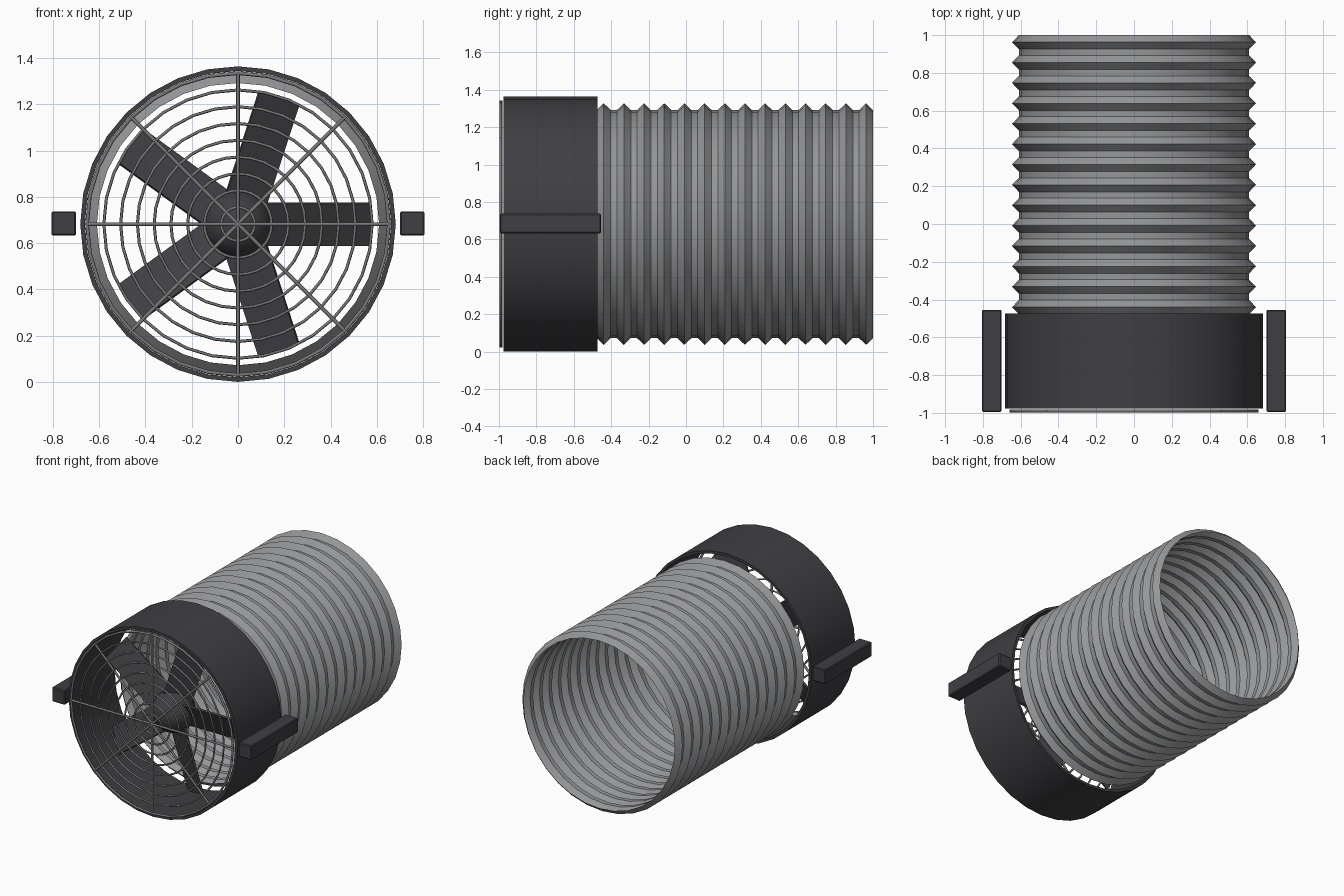
import bpy, bmesh, math
from mathutils import Matrix, Vector

if "Cube" in bpy.data.objects:
    bpy.data.objects.remove(bpy.data.objects["Cube"])

CZ = 0.682   # height of the shared axis
SIDES = 32


def material(name, rgb):
    m = bpy.data.materials.new(name)
    m.diffuse_color = (*rgb, 1)
    m.use_nodes = True
    m.node_tree.nodes["Principled BSDF"].inputs["Base Color"].default_value = m.diffuse_color
    return m


DARK = material("charcoal plastic", (0.05, 0.049, 0.056))
HOSE = material("grey duct", (0.30, 0.305, 0.315))
WIRE = material("wire grey", (0.19, 0.19, 0.195))


def finish(bm, name, mat, angle=None):
    bmesh.ops.recalc_face_normals(bm, faces=bm.faces)
    me = bpy.data.meshes.new(name)
    bm.to_mesh(me)
    bm.free()
    ob = bpy.data.objects.new(name, me)
    bpy.context.collection.objects.link(ob)
    me.materials.append(mat)
    if angle:
        bpy.ops.object.select_all(action='DESELECT')
        ob.select_set(True)
        bpy.context.view_layer.objects.active = ob
        bpy.ops.object.shade_smooth_by_angle(angle=math.radians(angle))
    return ob


def lathe(bm, profile, closed, sides=SIDES):
    """Spin (radius, y) points round the y axis at height CZ."""
    rings = []
    for i in range(sides):
        a = 2 * math.pi * i / sides
        rings.append([bm.verts.new((r * math.cos(a), y, CZ + r * math.sin(a)))
                      for r, y in profile])
    n = len(profile)
    for i in range(sides):
        p, q = rings[i], rings[(i + 1) % sides]
        for j in range(n if closed else n - 1):
            k = (j + 1) % n
            bm.faces.new((p[j], p[k], q[k], q[j]))


# fan housing: thin open tube
bm = bmesh.new()
lathe(bm, [(0.682, -0.977), (0.682, -0.473), (0.662, -0.473), (0.662, -0.977)], True)
finish(bm, "fan_housing", DARK, 30)

# corrugated hose: open shell with 14 raised ridges
profile = []
for i in range(14):
    y = -0.44 + 0.1079 * i
    profile += [(0.61, y - 0.037), (0.646, y), (0.61, y + 0.037)]
bm = bmesh.new()
lathe(bm, profile, False)
finish(bm, "corrugated_hose", HOSE, 30)

# guard: concentric wire rings
GY = -0.99
bm = bmesh.new()
for k in range(1, 10):
    R, w = 0.0725 * k, 0.008 if k == 9 else 0.0065
    lathe(bm, [(R + w * math.cos(t * math.pi / 3), GY + w * math.sin(t * math.pi / 3))
               for t in range(6)], True)
finish(bm, "guard_rings", WIRE, 70)

# guard: four bars crossing the centre
bm = bmesh.new()
for k in range(4):
    m = (Matrix.Translation((0, GY, CZ)) @ Matrix.Rotation(k * math.pi / 4, 4, 'Y'))
    bmesh.ops.create_cone(bm, cap_ends=True, segments=8, radius1=0.008,
                          radius2=0.008, depth=1.32, matrix=m)
finish(bm, "guard_bars", WIRE, 50)

# fan hub
FY = -0.74
bm = bmesh.new()
bmesh.ops.create_uvsphere(bm, u_segments=24, v_segments=16, radius=0.148,
                          matrix=Matrix.Translation((0, FY, CZ)))
finish(bm, "fan_hub", DARK, 40)

# five pitched fan blades
bm = bmesh.new()
for k in range(5):
    m = (Matrix.Translation((0, FY, CZ))
         @ Matrix.Rotation(-2 * math.pi * k / 5, 4, 'Y')
         @ Matrix.Rotation(math.radians(25), 4, 'X')
         @ Matrix.Translation((0.3275, 0, 0))
         @ Matrix.Diagonal((0.495, 0.015, 0.2, 1)))
    bmesh.ops.create_cube(bm, size=1, matrix=m)
finish(bm, "fan_blades", DARK)

# side handles
for side, name in ((-1, "left_handle"), (1, "right_handle")):
    bm = bmesh.new()
    m = (Matrix.Translation((side * 0.753, -0.725, CZ + 0.003))
         @ Matrix.Diagonal((0.105, 0.54, 0.105, 1)))
    bmesh.ops.create_cube(bm, size=1, matrix=m)
    bmesh.ops.bevel(bm, geom=bm.edges[:], offset=0.006, segments=1,
                    affect='EDGES')
    finish(bm, name, DARK)
